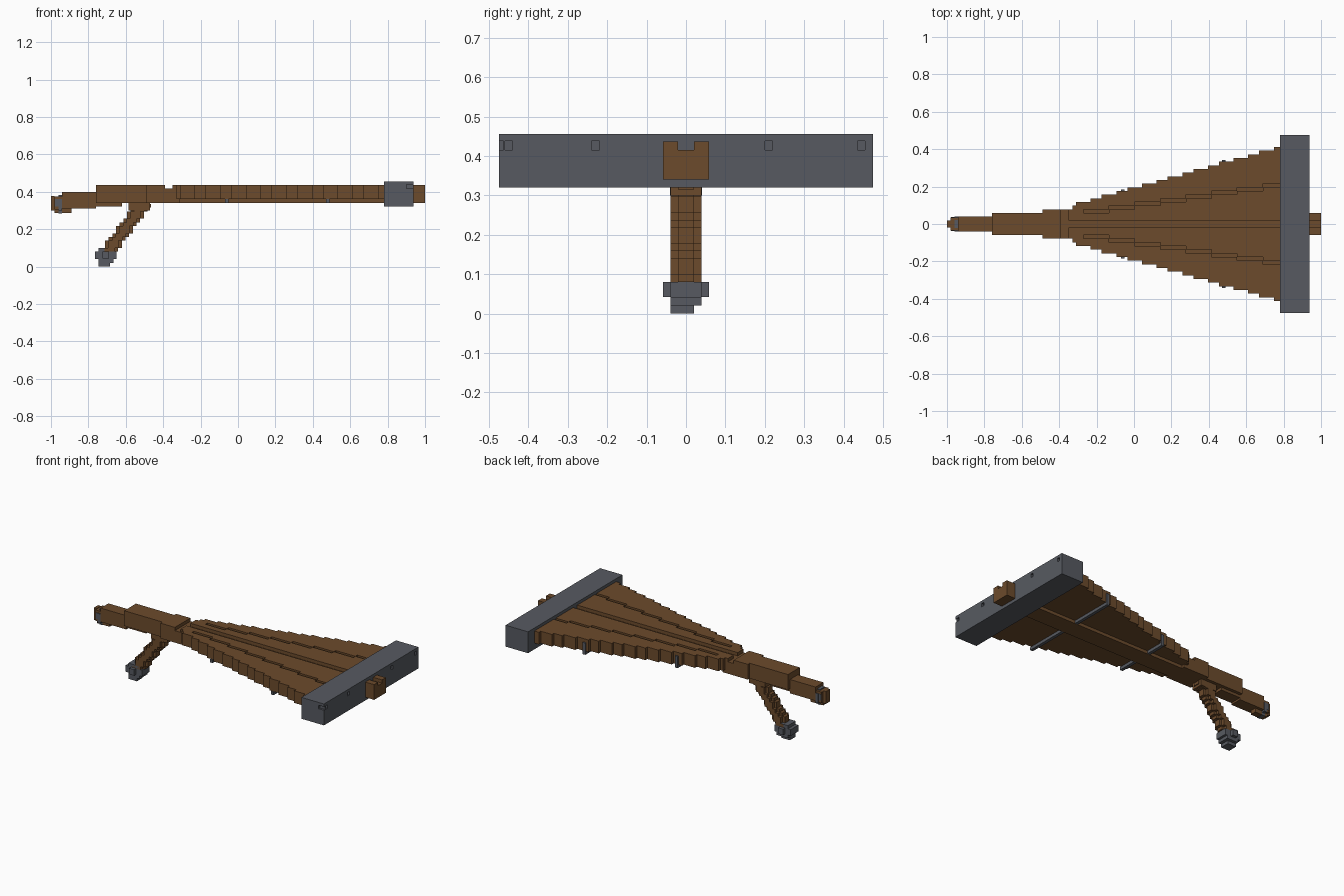
import bpy, bmesh

cube = bpy.data.objects.get("Cube")
if cube:
    bpy.data.objects.remove(cube)

V = 0.0196  # size of one block


def material(name, colour):
    m = bpy.data.materials.new(name)
    m.use_nodes = True
    m.diffuse_color = (*colour, 1)
    m.node_tree.nodes["Principled BSDF"].inputs["Base Color"].default_value = (*colour, 1)
    return m


WOOD = material("brown wood", (0.15, 0.07, 0.025))
STEEL = material("grey steel", (0.095, 0.102, 0.12))


def blocks(name, mat, boxes):
    """One object made of boxes given as (x0, x1, y0, y1, z0, z1)."""
    bm = bmesh.new()
    for x0, x1, y0, y1, z0, z1 in boxes:
        for v in bmesh.ops.create_cube(bm, size=1)["verts"]:
            v.co = (x0 + (v.co.x + 0.5) * (x1 - x0),
                    y0 + (v.co.y + 0.5) * (y1 - y0),
                    z0 + (v.co.z + 0.5) * (z1 - z0))
    mesh = bpy.data.meshes.new(name)
    bm.to_mesh(mesh)
    bm.free()
    mesh.materials.append(mat)
    obj = bpy.data.objects.new(name, mesh)
    bpy.context.collection.objects.link(obj)


def snap(value):
    return round(value / V) * V


BOTTOM, PANEL, GROOVE, TOP = 0.34, 0.36, 0.416, 0.437

# Central beam with a groove along its top and a crosswise notch
blocks("main_beam", WOOD, [
    (-0.76, -0.39, -0.059, 0.059, BOTTOM, TOP),
    (-0.39, 1.0, -0.059, 0.059, BOTTOM, GROOVE),
    (-0.35, 1.0, 0.02, 0.059, GROOVE, TOP),
    (-0.35, 1.0, -0.059, -0.02, GROOVE, TOP)])
blocks("beam_collar", WOOD, [
    (-0.49, -0.39, -0.078, 0.078, BOTTOM, TOP),
    (-0.39, -0.31, -0.078, 0.078, BOTTOM, GROOVE),
    (-0.35, -0.31, 0.02, 0.078, GROOVE, TOP),
    (-0.35, -0.31, -0.078, -0.02, GROOVE, TOP)])

# Stepped fan panel with diagonal grooves
fan = []
x = -0.33
while x < 0.78:
    edge = snap(0.197 + 0.28 * x)
    slot = snap(0.088 + 0.143 * x)
    x1 = min(x + V, 0.79)
    fan.append((x, x1, -edge, edge, PANEL, GROOVE))
    for s in (-1, 1):
        for a, b in ((0.02, slot), (slot + V, edge)):
            if b - a > 0.001:
                fan.append((x, x1, min(s * a, s * b), max(s * a, s * b), GROOVE, TOP))
    x += V
blocks("fan_panel", WOOD, fan)

# Rods crossing under the panel
for label, rx in (("rear", -0.06), ("front", 0.48)):
    w = snap(0.197 + 0.28 * rx) + 0.008
    blocks(label + "_cross_rod", STEEL, [
        (rx - V / 2, rx + V / 2, -w, w, BOTTOM + 0.001, PANEL),
        (rx - V / 2, rx + V / 2, w - 0.02, w, PANEL, GROOVE)])

# Wide end bar with square holes in its outer face
W, Z0, Z1 = 0.475, 0.32, 0.456
holes = [-0.475, -0.45, -0.23, 0.21, 0.445]
bar = [(0.78, 0.90, -W, W, Z0, Z1),
       (0.90, 0.938, -W, W, Z0, GROOVE),
       (0.90, 0.938, -W, W, GROOVE + 0.022, Z1)]
ends = [-W] + [h + (0.01 if h > -W else 0.012) for h in holes]
starts = [h - 0.01 for h in holes] + [W]
for a, b in zip(ends, starts):
    if b > a:
        bar.append((0.90, 0.938, a, b, GROOVE, GROOVE + 0.022))
blocks("end_bar", STEEL, bar)

# Narrow grip at the tail
blocks("tail_grip", WOOD, [
    (-0.94, -0.76, -0.039, 0.039, 0.31, 0.398),
    (-0.98, -0.94, -0.036, 0.036, 0.305, 0.375),
    (-1.0, -0.98, -0.02, 0.02, 0.30, 0.378),
    (-0.98, -0.89, -0.02, 0.02, 0.285, 0.31),
    (-0.76, -0.62, -0.039, 0.039, 0.322, BOTTOM)])
blocks("tail_band", STEEL, [
    (-0.96, -0.94, -0.041, 0.041, 0.30, 0.36),
    (-0.96, -0.94, -0.022, 0.022, 0.283, 0.382),
    (-0.978, -0.94, -0.038, 0.038, 0.32, 0.36)])

# Slanted stepped leg
leg = [(-0.585, -0.47, -0.039, 0.039, 0.30, BOTTOM)]
z = 0.08
while z < 0.32:
    cx = snap(-0.69 + 0.75 * (z - 0.08))
    leg.append((cx - 0.045, cx + 0.045, -0.02, 0.02, z, z + V))
    leg.append((cx - 0.028, cx + 0.028, -0.039, 0.039, z, z + V))
    z += V
blocks("leg", WOOD, leg)

# Foot cap
blocks("foot_cap", STEEL, [
    (-0.745, -0.685, -0.039, 0.02, 0.0, 0.02),
    (-0.745, -0.665, -0.039, 0.039, 0.02, 0.10),
    (-0.765, -0.65, -0.039, 0.039, 0.04, 0.08),
    (-0.725, -0.69, -0.059, 0.059, 0.042, 0.08)])
